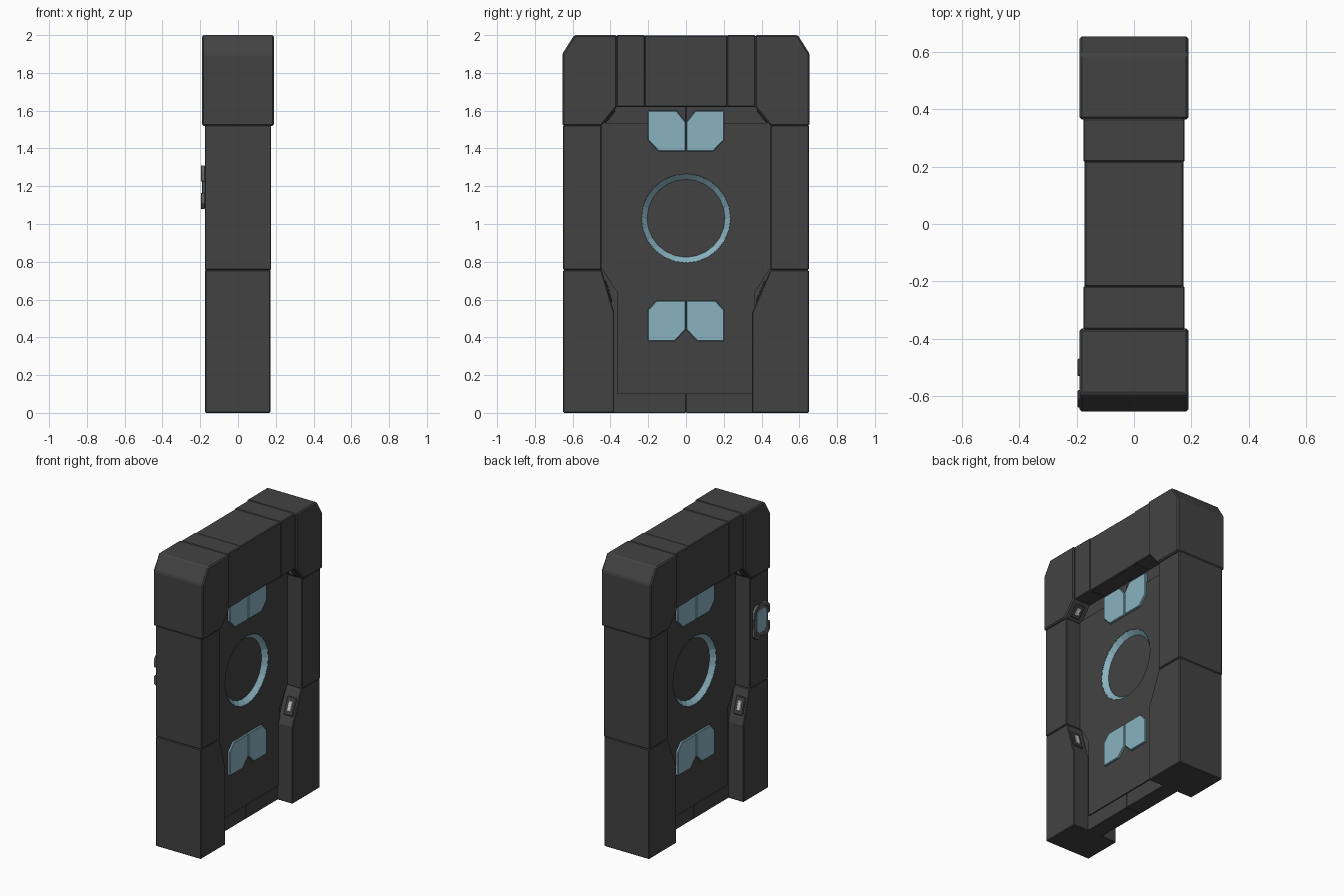
import bpy, bmesh, math
from mathutils import Vector, Matrix

if "Cube" in bpy.data.objects:
    bpy.data.objects.remove(bpy.data.objects["Cube"])


def material(name, rgb):
    m = bpy.data.materials.new(name)
    m.diffuse_color = (*rgb, 1)
    m.use_nodes = True
    m.node_tree.nodes["Principled BSDF"].inputs["Base Color"].default_value = m.diffuse_color
    return m


DARK = material("dark_metal", (0.055, 0.055, 0.055))
BLUE = material("pale_blue", (0.25, 0.45, 0.53))
GREY = material("mid_grey", (0.13, 0.13, 0.13))
WHITE = material("lamp_white", (0.75, 0.75, 0.75))


def finish(bm, name, mat, bevel=0, recalc=True):
    if recalc:
        bmesh.ops.recalc_face_normals(bm, faces=bm.faces)
    me = bpy.data.meshes.new(name)
    bm.to_mesh(me)
    bm.free()
    ob = bpy.data.objects.new(name, me)
    bpy.context.collection.objects.link(ob)
    me.materials.append(mat)
    if bevel:
        b = ob.modifiers.new("bevel", 'BEVEL')
        b.width, b.segments, b.limit_method = bevel, 1, 'ANGLE'
    return ob


def prism(name, pts, x0, x1, mat=DARK, bevel=0.005):
    """Extrude a y-z outline along x."""
    bm = bmesh.new()
    f = bm.faces.new([bm.verts.new((x0, y, z)) for y, z in pts])
    r = bmesh.ops.extrude_face_region(bm, geom=[f])
    vs = [v for v in r["geom"] if isinstance(v, bmesh.types.BMVert)]
    bmesh.ops.translate(bm, verts=vs, vec=(x1 - x0, 0, 0))
    return finish(bm, name, mat, bevel)


def rect(y0, y1, z0, z1):
    return [(y0, z0), (y1, z0), (y1, z1), (y0, z1)]


def octagon(cy, cz, hy, hz, c):
    q = [(hy, hz - c), (hy - c, hz), (c - hy, hz), (-hy, hz - c),
         (-hy, c - hz), (c - hy, -hz), (hy - c, -hz), (hy, c - hz)]
    return [(cy + a, cz + b) for a, b in q]


def circle(r, n=24):
    return [(r * math.cos(2 * math.pi * i / n), 1.03 + r * math.sin(2 * math.pi * i / n))
            for i in range(n)]


def cut_round_hole(ob):
    cutter = prism("hole_cutter", circle(0.235), -0.3, 0.3, DARK, 0)
    cutter.hide_render = True
    cutter.hide_set(True)
    m = ob.modifiers.new("hole", 'BOOLEAN')
    m.object, m.operation, m.solver = cutter, 'DIFFERENCE', 'EXACT'


def lamp(p, q, name, length):
    """Light fitting lying on the slanted jamb edge p-q, on both door sides."""
    p, q = Vector((0, *p)), Vector((0, *q))
    along = (q - p).normalized()
    inward = Vector((0, -along.z, along.y))
    if inward.dot(Vector((0, 0, 1.1)) - p) < 0:
        inward = -inward
    for sx in (-1, 1):
        c = (p + q) / 2 + Vector((sx * 0.122, 0, 0))
        for part, w, l, h, mat in (("housing", 0.07, length, 0.016, DARK),
                                   ("lens", 0.034, length * 0.6, 0.022, WHITE)):
            rot = Matrix((Vector((1, 0, 0)), along, inward)).transposed().to_4x4()
            bm = bmesh.new()
            bmesh.ops.create_cube(bm, size=1, matrix=Matrix.Translation(c) @ rot
                                  @ Matrix.Diagonal((w, l, h, 1)))
            finish(bm, f"{name}_{part}", mat, 0.005)


# Door frame: lower posts, middle posts, stepped-out upper corners, lamps
for s, side, jamb in ((1, "right", 0.35), (-1, "left", 0.38)):
    def flip(pts):
        return [(s * y, z) for y, z in pts]
    low = flip([(jamb, 0), (0.65, 0), (0.65, 0.757), (0.447, 0.757), (jamb, 0.53)])
    top = flip([(0.447, 1.52), (0.655, 1.52), (0.655, 1.9), (0.592, 2), (0.365, 2), (0.365, 1.62)])
    prism(f"lower_post_{side}", low, -0.174, 0.172)
    prism(f"middle_post_{side}", flip(rect(0.447, 0.65, 0.757, 1.525)), -0.176, 0.176)
    prism(f"upper_corner_{side}", top, -0.19, 0.19, bevel=0.008)
    prism(f"header_side_{side}", flip(rect(0.217, 0.368, 1.62, 2)), -0.177, 0.177)
    lamp(low[4], low[3], f"lower_lamp_{side}", 0.12)
    lamp(top[0], top[5], f"upper_lamp_{side}", 0.09)
prism("header_centre", rect(-0.22, 0.22, 1.62, 1.998), -0.173, 0.173)

# Sliding door leaves meeting at the middle
for s, side in ((1, "right"), (-1, "left")):
    leaf = prism(f"door_leaf_{side}", rect(0, s * 0.46, 0, 1.64), -0.058, 0.058, bevel=0.003)
    cut_round_hole(leaf)

# Raised centre plate of the door
plate = prism("door_plate", [(-0.365, 0.1), (0.365, 0.1), (0.365, 0.64), (0.45, 0.77),
                             (0.45, 1.535), (-0.45, 1.535), (-0.45, 0.77), (-0.365, 0.64)],
              -0.066, 0.066, bevel=0)
cut_round_hole(plate)

# Round recess: floor disc and blue sloping rim on both sides
prism("recess_floor", circle(0.22), -0.036, 0.036, bevel=0)
bm = bmesh.new()
for sx in (-1, 1):
    a = [bm.verts.new((sx * 0.067, y, z)) for y, z in circle(0.237)]
    b = [bm.verts.new((sx * 0.035, y, z)) for y, z in circle(0.205)]
    for i in range(len(a)):
        j = (i + 1) % len(a)
        f = bm.faces.new((a[i], a[j], b[j], b[i]))
        f.normal_update()
        if f.normal.x * sx < 0:
            f.normal_flip()
finish(bm, "recess_rim", BLUE, recalc=False)

# Blue plates above and below the recess
upper = [(0.002, 1.385), (0.145, 1.385), (0.202, 1.445), (0.202, 1.6), (0.05, 1.6), (0.002, 1.54)]
lower = [(0.06, 0.38), (0.202, 0.38), (0.202, 0.545), (0.155, 0.595), (0.002, 0.595), (0.002, 0.44)]
for label, pts in (("upper", upper), ("lower", lower)):
    for s in (-1, 1):
        for sx in (-1, 1):
            prism(f"{label}_blue_plate", [(s * y, z) for y, z in pts],
                  sx * 0.06, sx * 0.08, BLUE, 0.004)

# Wall control on the back of the left post
prism("control_base", octagon(-0.555, 1.195, 0.075, 0.105, 0.03), -0.187, -0.17, GREY, 0.003)
prism("control_screen", octagon(-0.555, 1.195, 0.053, 0.08, 0.022), -0.191, -0.18, BLUE, 0.002)
for sy in (-1, 1):
    for sz in (-1, 1):
        pts = [(0.025, 0.115), (0.055, 0.115), (0.085, 0.085), (0.085, 0.03),
               (0.064, 0.03), (0.064, 0.072), (0.045, 0.093), (0.025, 0.093)]
        prism("control_bracket", [(-0.555 + sy * y, 1.195 + sz * z) for y, z in pts],
              -0.197, -0.175, GREY, 0.003)
